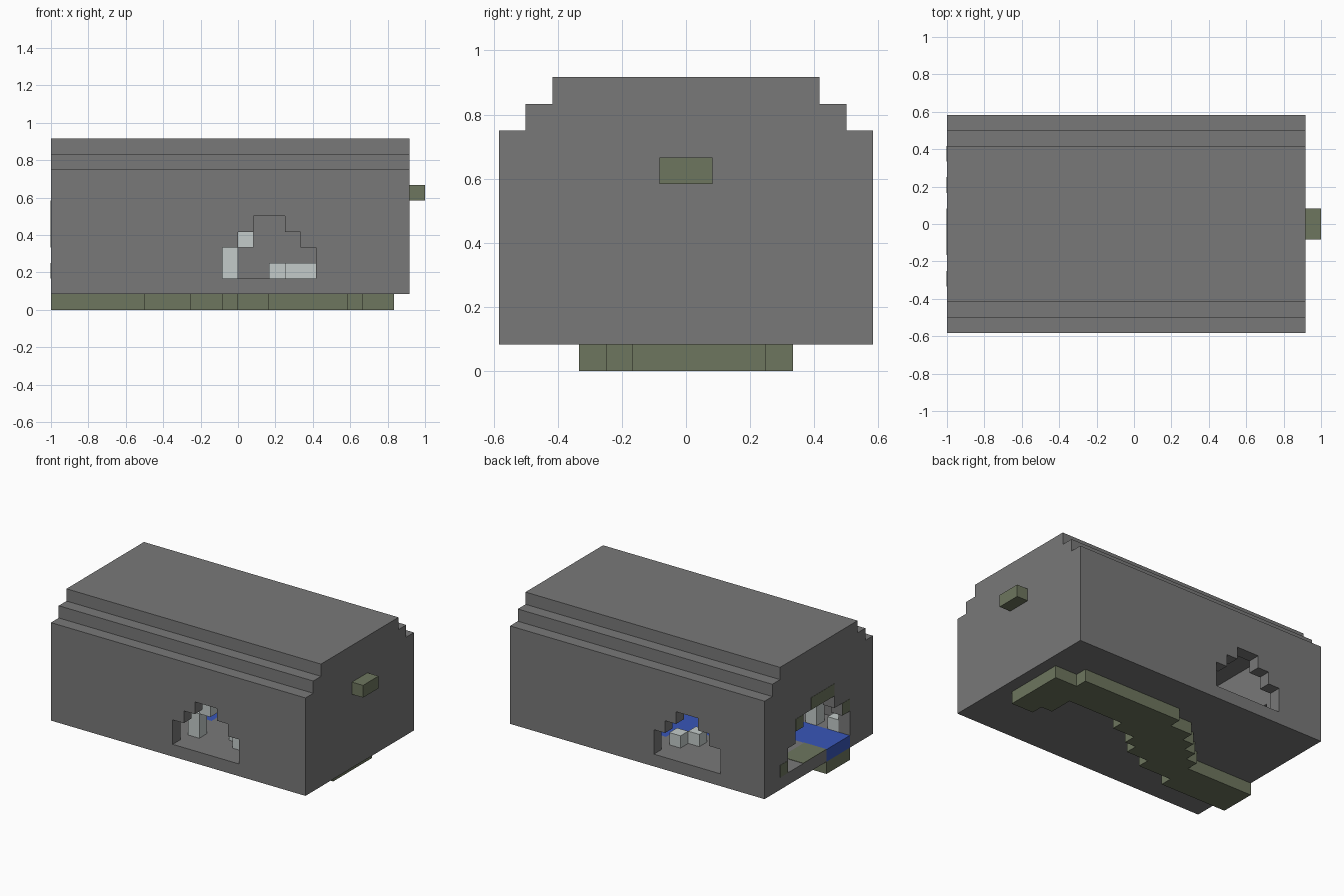
import bpy
import bmesh

if "Cube" in bpy.data.objects:
    bpy.data.objects.remove(bpy.data.objects["Cube"], do_unlink=True)

U = 2 / 24  # edge of one block


def material(name, rgb):
    m = bpy.data.materials.new(name)
    m.use_nodes = True
    m.diffuse_color = (*rgb, 1)
    bsdf = next(n for n in m.node_tree.nodes if n.type == 'BSDF_PRINCIPLED')
    bsdf.inputs["Base Color"].default_value = (*rgb, 1)
    bsdf.inputs["Roughness"].default_value = 0.9
    return m


stone = material("grey stone", (0.19, 0.19, 0.19))
moss = material("mossy green", (0.155, 0.18, 0.113))
blue = material("water blue", (0.04, 0.093, 0.48))
pale = material("pale crystal", (0.55, 0.6, 0.59))


def prism(name, outline, axis, lo, hi, mat):
    """Extrude an outline, in block units, along an axis."""
    def place(p, t):
        q = list(p)
        q.insert(axis, t)
        return (q[0] * U - 1, (q[1] - 7) * U, q[2] * U)

    bm = bmesh.new()
    ends = [[bm.verts.new(place(p, t)) for p in outline] for t in (lo, hi)]
    a, b = ends
    bm.faces.new(a)
    bm.faces.new(b)
    for n in range(len(a)):
        m = (n + 1) % len(a)
        bm.faces.new((a[n], a[m], b[m], b[n]))
    bmesh.ops.recalc_face_normals(bm, faces=bm.faces)
    mesh = bpy.data.meshes.new(name)
    bm.to_mesh(mesh)
    bm.free()
    mesh.materials.append(mat)
    ob = bpy.data.objects.new(name, mesh)
    bpy.context.collection.objects.link(ob)
    return ob


def box(name, start, end, mat):
    (x, y, z), (X, Y, Z) = start, end
    return prism(name, [(x, y), (X, y), (X, Y), (x, Y)], 2, z, Z, mat)


def stepped_arch(centre, base, steps):
    """Symmetric outline from (top, half width) steps."""
    side, z = [], base
    for top, half in steps:
        side += [(half, z), (half, top)]
        z = top
    return ([(centre + h, v) for h, v in side] +
            [(centre - h, v) for h, v in reversed(side)])


def carve(target, cutter):
    cutter.hide_render = True
    mod = target.modifiers.new("carve", 'BOOLEAN')
    mod.operation = 'DIFFERENCE'
    mod.solver = 'EXACT'
    mod.object = cutter
    bpy.context.view_layer.objects.active = target
    bpy.ops.object.modifier_apply(modifier=mod.name)
    bpy.data.objects.remove(cutter, do_unlink=True)


def bank(steps, end):
    points = []
    for n, (x, y) in enumerate(steps):
        stop = steps[n + 1][0] if n + 1 < len(steps) else end
        points += [(x, y), (stop, y)]
    return points


def river(start):
    south = [(start, 3), (6, 4), (9, 5), (11, 6), (12, 7), (14, 8), (19, 6), (20, 5)]
    north = [(start, 6), (6, 7), (7, 8), (8, 9), (9, 10), (11, 11), (20, 10)]
    return bank(south, 22) + bank(north, 22)[::-1]


# Hollow rock shell with stepped roof
shell = prism("rock_shell", stepped_arch(7, 1, [(9, 7), (10, 6), (11, 5)]), 0, 0, 23, stone)
carve(shell, prism("cavity", stepped_arch(7, 2, [(8, 6), (9, 5), (10, 4)]), 0, 1, 22, stone))

# Cave mouth and the two side openings
carve(shell, prism("mouth", stepped_arch(7, 2, [(4, 4), (5, 3), (6, 2)]), 0, -1, 2, stone))
for centre, lo, hi in ((14, -1, 2), (7, 12, 15)):
    opening = stepped_arch(centre, 2, [(4, 3), (5, 2), (6, 1)])
    carve(shell, prism("opening", opening, 1, lo, hi, stone))

# Winding stream set into the floor
carve(shell, prism("channel", river(-1), 2, 0.5, 2.5, stone))
prism("stream_water", river(0), 2, 1, 2, blue)
prism("stream_bed", river(0), 2, 0, 1, moss)

# Mossy block on the far end
box("end_block", (23, 6, 7), (24, 8, 8), moss)

# Moss patches round the mouth and on its floor
for y, z, width in ((5, 6, 3), (3, 4, 1), (9, 5, 1), (11, 2, 1)):
    box("mouth_moss", (-0.02, y, z), (0.02, y + width, z + 1), moss)
box("floor_moss", (0, 6, 1.98), (2, 9, 2.03), moss).name = "floor_moss"

# Pale crystal blocks inside
for x, y, z in ((11, 2, 2), (11, 2, 3), (12, 2, 4), (14, 3, 2), (15, 2, 2), (16, 2, 2),
                (9, 11, 2), (8, 10, 2), (1, 2, 2), (3, 2, 2), (3, 2, 3)):
    box("crystal_block", (x, y, z), (x + 1, y + 1, z + 1), pale)
